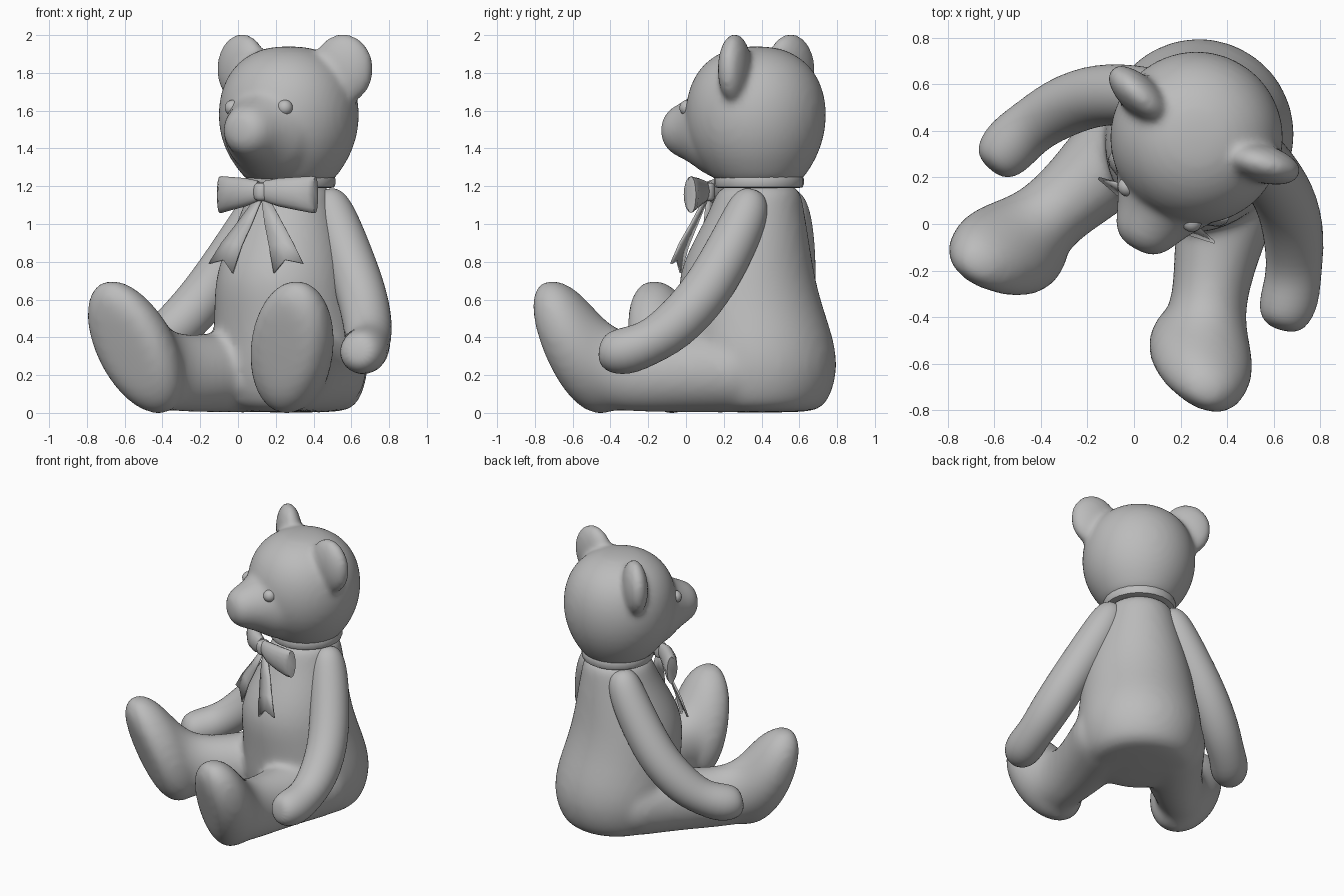
import bpy, bmesh
from math import sin, cos, tau, radians
from mathutils import Vector, Matrix

if "Cube" in bpy.data.objects:
    bpy.data.objects.remove(bpy.data.objects["Cube"])

# The figure is modelled facing -y, then turned and set in place
PLACE = Matrix.Translation((0.28, 0.39, 0)) @ Matrix.Rotation(radians(-29), 4, "Z")

grey = bpy.data.materials.new("plain grey")
grey.use_nodes = True
grey.diffuse_color = (0.5, 0.5, 0.5, 1)
grey.node_tree.nodes["Principled BSDF"].inputs["Base Color"].default_value = (0.5, 0.5, 0.5, 1)


def loft(bm, rings, sides=24):
    """Skin closed elliptical rings given as (centre, half axis u, half axis v)."""
    loops = []
    for c, u, v in rings:
        loops.append([bm.verts.new(c + u * cos(tau * i / sides) + v * sin(tau * i / sides))
                      for i in range(sides)])
    for a, b in zip(loops, loops[1:]):
        for i in range(sides):
            j = (i + 1) % sides
            bm.faces.new((a[i], a[j], b[j], b[i]))
    bm.faces.new(loops[0][::-1])
    bm.faces.new(loops[-1])


def stack(bm, rows):
    """Upright round form from (z, radius, y offset)."""
    loft(bm, [(Vector((0, y, z)), Vector((r, 0, 0)), Vector((0, r, 0))) for z, r, y in rows])


def tube(bm, path):
    """Round limb along points (x, y, z, radius)."""
    pts = [Vector(p[:3]) for p in path]
    rings = []
    for i, p in enumerate(pts):
        t = (pts[min(i + 1, len(pts) - 1)] - pts[max(i - 1, 0)]).normalized()
        u = t.cross(Vector((0, 1, 0.6))).normalized()
        rings.append((p, u * path[i][3], t.cross(u) * path[i][3]))
    loft(bm, rings, 16)


def ball(bm, centre, size, turn=0.0):
    m = Matrix.Translation(centre) @ Matrix.Rotation(turn, 4, "Z") @ Matrix.Diagonal((*size, 1))
    bmesh.ops.create_uvsphere(bm, u_segments=24, v_segments=16, radius=1, matrix=m)


def finish(bm, name, voxel=0, subsurf=0, thick=0):
    bmesh.ops.recalc_face_normals(bm, faces=bm.faces)
    mesh = bpy.data.meshes.new(name)
    bm.to_mesh(mesh)
    bm.free()
    mesh.materials.append(grey)
    mesh.polygons.foreach_set("use_smooth", [True] * len(mesh.polygons))
    obj = bpy.data.objects.new(name, mesh)
    bpy.context.collection.objects.link(obj)
    obj.matrix_world = PLACE
    if thick:
        mod = obj.modifiers.new("thickness", "SOLIDIFY")
        mod.thickness, mod.offset = thick, 0
    if subsurf:
        obj.modifiers.new("round", "SUBSURF").levels = subsurf
        obj.modifiers["round"].render_levels = subsurf
    if voxel:
        mod = obj.modifiers.new("blend", "REMESH")
        mod.mode, mod.voxel_size, mod.use_smooth_shade = "VOXEL", voxel, True
        mod = obj.modifiers.new("soften", "SMOOTH")
        mod.factor, mod.iterations = 0.5, 12
    return obj


# Torso and legs, blended into one skin
bm = bmesh.new()
stack(bm, [(0.0, 0.26, 0), (0.025, 0.34, 0), (0.11, 0.39, 0), (0.25, 0.42, 0),
           (0.4, 0.407, -0.015), (0.55, 0.384, -0.05), (0.7, 0.369, -0.08),
           (0.85, 0.33, -0.065), (1.0, 0.277, -0.03), (1.12, 0.237, -0.01), (1.23, 0.215, 0)])
# Leg rows: x, y, z, half width, half height, forward tilt, outward yaw, outward lean
leg_rows = [(0.475, -0.975, 0.335, 0.11, 0.18, 17, 0, 0.23), (0.475, -0.965, 0.34, 0.175, 0.28, 17, 0, 0.23),
            (0.475, -0.92, 0.35, 0.22, 0.36, 16, 0, 0.23), (0.475, -0.85, 0.35, 0.236, 0.376, 15, 2, 0.23),
            (0.465, -0.78, 0.342, 0.225, 0.352, 13, 5, 0.22), (0.44, -0.72, 0.3, 0.195, 0.298, 11, 10, 0.16),
            (0.405, -0.66, 0.24, 0.17, 0.232, 7, 16, 0.04), (0.375, -0.58, 0.213, 0.164, 0.208, 3, 19, 0),
            (0.33, -0.46, 0.208, 0.178, 0.207, 0, 20, 0), (0.28, -0.3, 0.213, 0.205, 0.213, 0, 20, 0),
            (0.24, -0.13, 0.22, 0.222, 0.222, 0, 18, 0), (0.22, 0.02, 0.22, 0.222, 0.222, 0, 12, 0),
            (0.18, 0.12, 0.22, 0.18, 0.18, 0, 8, 0)]
for side in (1, -1):
    rings = []
    for x, y, z, rx, rz, tilt, yaw, lean in leg_rows:
        t, w = radians(tilt), radians(yaw)
        across = Vector((side * cos(w), sin(w), 0))
        up = Vector((side * (lean + sin(t) * sin(w)), -sin(t) * cos(w), cos(t)))
        rings.append((Vector((side * x, y, z)), across * rx, up * rz))
    loft(bm, rings)
finish(bm, "torso_and_legs", voxel=0.022, subsurf=1)

# Head with muzzle and ears, blended
bm = bmesh.new()
stack(bm, [(1.2, 0.21, -0.005), (1.26, 0.255, -0.01), (1.34, 0.316, -0.018), (1.45, 0.364, -0.023),
           (1.57, 0.38, -0.023), (1.68, 0.369, -0.023), (1.78, 0.332, -0.023),
           (1.86, 0.268, -0.023), (1.915, 0.18, -0.023), (1.942, 0.08, -0.023)])
muzzle = [(-0.57, 0.04, 1.495), (-0.555, 0.09, 1.495), (-0.515, 0.13, 1.495),
          (-0.44, 0.157, 1.495), (-0.36, 0.203, 1.5), (-0.27, 0.27, 1.5), (-0.1, 0.28, 1.5)]
loft(bm, [(Vector((0, y, z)), Vector((r, 0, 0)), Vector((0, 0, r))) for y, r, z in muzzle])
for side in (1, -1):
    ball(bm, (side * 0.305, 0.018, 1.82), (0.168, 0.083, 0.189), side * radians(14))
finish(bm, "head", voxel=0.018, subsurf=1)

# Arms, eyes, bow loops and ribbon tails come in mirrored pairs
arm_path = [(0.17, 0.06, 1.175, 0.05), (0.195, 0.055, 1.13, 0.1), (0.24, 0.045, 1.03, 0.124),
            (0.345, 0, 0.84, 0.133), (0.487, -0.08, 0.6, 0.137), (0.61, -0.24, 0.405, 0.138),
            (0.68, -0.41, 0.325, 0.142), (0.708, -0.53, 0.318, 0.115), (0.718, -0.57, 0.325, 0.05)]
loop_rows = [(0.02, -0.32, 0.03, 0.055), (0.1, -0.315, 0.045, 0.075), (0.2, -0.29, 0.05, 0.088),
             (0.27, -0.265, 0.045, 0.097), (0.29, -0.255, 0.03, 0.097)]
# Ribbon rows: inner, middle and outer x, then y, then matching heights
tail_rows = [(0.0, 0.02, 0.045, -0.32, (1.13, 1.13, 1.13)),
             (0.04, 0.09, 0.14, -0.365, (1.0, 1.0, 1.0)),
             (0.085, 0.15, 0.215, -0.405, (0.88, 0.9, 0.9)),
             (0.125, 0.185, 0.285, -0.435, (0.74, 0.81, 0.79))]
for side, word in ((1, "left"), (-1, "right")):
    bm = bmesh.new()
    tube(bm, [(side * x, y, z, r) for x, y, z, r in arm_path])
    finish(bm, word + "_arm", subsurf=2)

    bm = bmesh.new()
    ball(bm, (side * 0.158, -0.35, 1.615), (0.042, 0.042, 0.042))
    finish(bm, word + "_eye")

    bm = bmesh.new()
    loft(bm, [(Vector((side * x, y, 1.175 - x * 0.07)), Vector((0, ry, 0)), Vector((0, 0, rz)))
              for x, y, ry, rz in loop_rows], 16)
    bow = finish(bm, word + "_bow_loop")
    bow.data.set_sharp_from_angle(angle=radians(50))

    bm = bmesh.new()
    grid = [[bm.verts.new((side * x, y + 0.2 * x, z)) for x, z in zip((x0, x1, x2), heights)]
            for x0, x1, x2, y, heights in tail_rows]
    for a, b in zip(grid, grid[1:]):
        for i in range(2):
            bm.faces.new((a[i], a[i + 1], b[i + 1], b[i]))
    tail = finish(bm, word + "_ribbon_tail", thick=0.012)
    tail.data.set_sharp_from_angle(angle=radians(50))

# Collar band and bow knot
bm = bmesh.new()
stack(bm, [(1.19, 0.21, -0.005), (1.195, 0.232, -0.005), (1.21, 0.238, -0.005),
           (1.24, 0.238, -0.005), (1.255, 0.232, -0.005), (1.26, 0.21, -0.005)])
finish(bm, "collar").data.set_sharp_from_angle(angle=radians(50))

bm = bmesh.new()
stack(bm, [(1.12, 0.03, -0.315), (1.135, 0.042, -0.32), (1.17, 0.046, -0.32),
           (1.205, 0.042, -0.32), (1.22, 0.03, -0.315)])
finish(bm, "bow_knot", subsurf=1)
